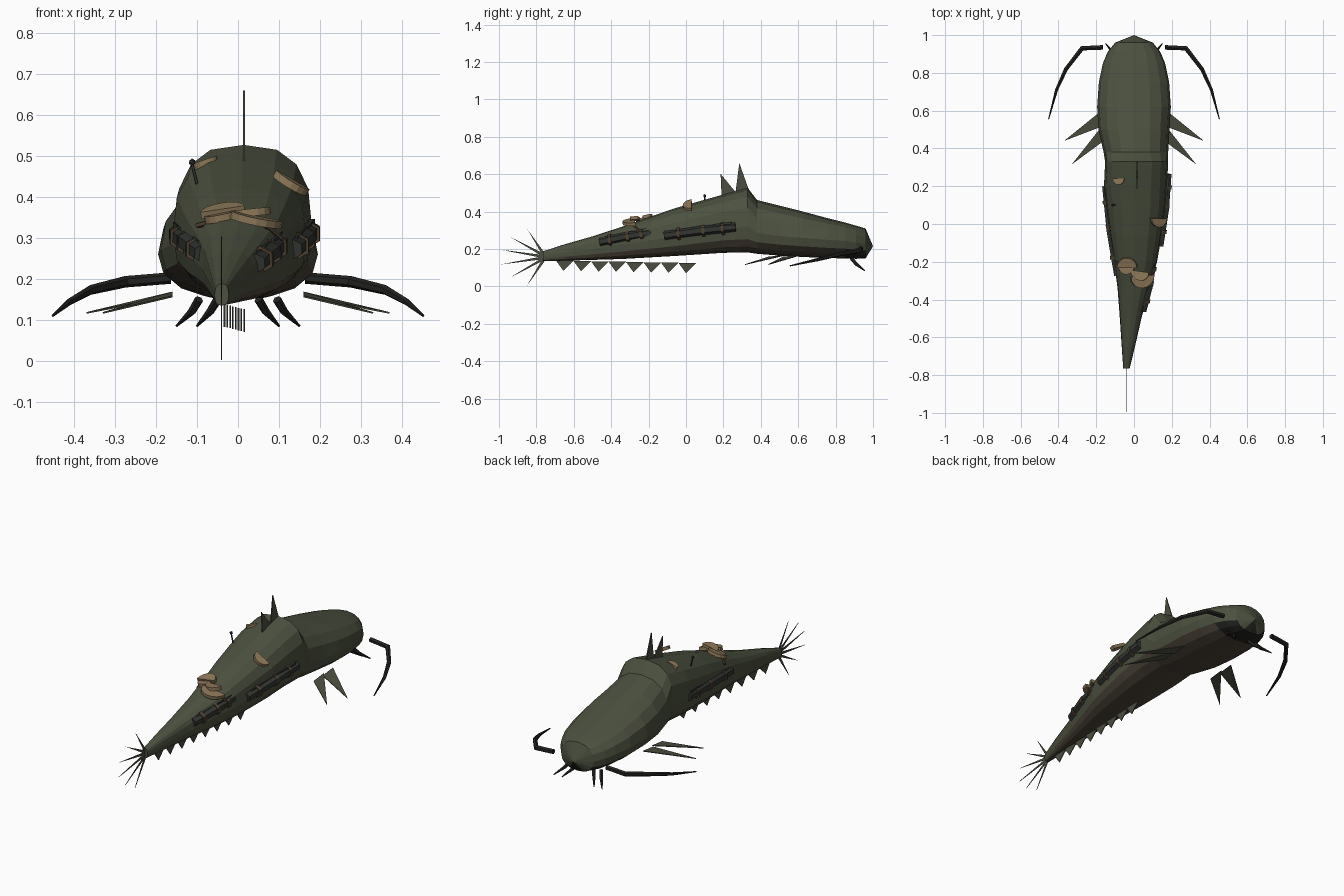
import bpy, bmesh, math
from mathutils import Vector as V

if "Cube" in bpy.data.objects:
    bpy.data.objects.remove(bpy.data.objects["Cube"])


def mat(name, r, g, b):
    m = bpy.data.materials.new(name)
    m.diffuse_color = (r, g, b, 1)
    m.use_nodes = True
    m.node_tree.nodes["Principled BSDF"].inputs["Base Color"].default_value = m.diffuse_color
    return m


SKIN = mat("olive_skin", .072, .082, .05)
BELLY = mat("brown_belly", .075, .06, .043)
FIN = mat("fin_grey", .07, .075, .05)
DARK = mat("dark_barbel", .017, .017, .015)
WOOD = mat("dark_log", .032, .036, .032)
BAND = mat("brown_band", .085, .055, .032)
TAN = mat("tan_fungus", .27, .19, .10)


def finish(name, bm, *mats):
    bmesh.ops.recalc_face_normals(bm, faces=bm.faces[:])
    me = bpy.data.meshes.new(name)
    bm.to_mesh(me)
    bm.free()
    for m in mats:
        me.materials.append(m)
    ob = bpy.data.objects.new(name, me)
    bpy.context.collection.objects.link(ob)
    return ob


def loft(bm, rings):
    vs = [[bm.verts.new(p) for p in r] for r in rings]
    n = len(vs[0])
    for a, b in zip(vs, vs[1:]):
        for i in range(n):
            j = (i + 1) % n
            bm.faces.new((a[i], a[j], b[j], b[i]))
    return vs


def tube(name, pts, radii, m, sides=6):
    pts = [V(p) for p in pts]
    rings = []
    for i, p in enumerate(pts):
        t = (pts[min(i + 1, len(pts) - 1)] - pts[max(i - 1, 0)]).normalized()
        u = t.cross(V((0, 0, 1))).normalized()
        w = u.cross(t)
        rings.append([p + radii[i] * (u * math.cos(a) + w * math.sin(a))
                      for a in [(k + .5) * math.tau / sides for k in range(sides)]])
    bm = bmesh.new()
    vs = loft(bm, rings)
    bm.faces.new(vs[0])
    bm.faces.new(vs[-1])
    return finish(name, bm, m)


def plate(name, pts, t, m):
    pts = [V(p) for p in pts]
    n = (pts[1] - pts[0]).cross(pts[2] - pts[0]).normalized() * t / 2
    bm = bmesh.new()
    vs = loft(bm, [[p - n for p in pts], [p + n for p in pts]])
    bm.faces.new(vs[0])
    bm.faces.new(vs[1])
    return finish(name, bm, m)


# Body: stations of y, centre x, half width, top z, widest z, bottom z
stations = [(.96, 0, .10, .31, .225, .15), (.91, 0, .14, .325, .235, .148), (.85, 0, .165, .342, .243, .15),
            (.75, 0, .186, .367, .25, .152), (.62, 0, .195, .402, .26, .158), (.5, 0, .188, .432, .27, .165),
            (.38, .01, .171, .462, .285, .175), (.33, .014, .167, .527, .32, .182),
            (.2, .008, .167, .492, .31, .18), (.08, .01, .157, .458, .29, .172), (-.06, .009, .138, .418, .265, .163),
            (-.2, .008, .114, .37, .245, .155), (-.34, -.002, .085, .32, .225, .147),
            (-.5, -.018, .057, .268, .2, .142), (-.65, -.03, .035, .225, .18, .138), (-.765, -.04, .017, .188, .16, .135)]


def pw(v, e):
    return math.copysign(abs(v) ** e, v)


rings = []
for y, cx, w, zt, zc, zb in stations:
    e = .85 if y > .35 else .75
    ring = []
    for k in range(16):
        a = k * math.tau / 16
        c = pw(math.cos(a), e)
        ring.append((cx + w * pw(math.sin(a), e), y, zc + c * ((zt - zc) if c > 0 else (zc - zb))))
    rings.append(ring)
bm = bmesh.new()
vs = loft(bm, rings)
bm.faces.new(vs[-1])
nose = bm.verts.new((0, 1, .215))
for i in range(16):
    bm.faces.new((vs[0][i], vs[0][(i + 1) % 16], nose))
bmesh.ops.recalc_face_normals(bm, faces=bm.faces[:])
for f in bm.faces:
    if f.normal.z < -.45:
        f.material_index = 2 if f.calc_center_median().y > .85 else 1
finish("body", bm, SKIN, BELLY, DARK)

# Barbels and pectoral fins, mirrored
for s, side in ((1, "right"), (-1, "left")):
    tube("long_barbel_" + side,
         [(s * .165, .935, .202), (s * .275, .93, .193), (s * .36, .82, .173), (s * .41, .71, .145), (s * .452, .555, .11)],
         [.014, .014, .012, .009, .003], DARK)
    for x0, x1 in ((.05, .1), (.095, .15)):
        tube("chin_barbel_" + side,
             [(s * x0, .885, .15), (s * (x0 + .018), .91, .12), (s * x1, .955, .085)], [.011, .01, .003], DARK)
    for b0, b1, tip in ((.61, .52, (.37, .44)), (.53, .44, (.33, .315))):
        plate("pectoral_fin_" + side,
              [(s * .16, b0, .167), (s * .16, b1, .157), (s * tip[0], tip[1], .117)], .004, FIN)

# Dorsal spikes
plate("dorsal_spike_front", [(.015, .265, .505), (.015, .335, .52), (.015, .285, .66)], .005, FIN)
plate("dorsal_spike_rear", [(.015, .19, .485), (.015, .265, .505), (.015, .185, .602)], .005, FIN)

# Row of belly teeth
for i in range(8):
    t = i / 7
    y, x, z = -.695 + .655 * t, -.033 + .048 * t, .138 - .012 * t
    plate("belly_tooth", [(x, y, z), (x, y + .095, z), (x, y + .04, z - .055)], .004, FIN)

# Tail fan of thin spines
for deg, ln in ((57, .155), (29, .2), (9, .23), (-9, .235), (-29, .2), (-57, .165)):
    a = math.radians(deg)
    d, n = V((0, -math.cos(a), math.sin(a))), V((0, math.sin(a), math.cos(a)))
    o = V((-.04, -.762, .157 + .02 * math.sin(a)))
    plate("tail_spine", [o + n * .008, o - n * .008, o + d * ln], .003, FIN)

# Logs strapped along the flanks
logs = (("right_front_log", (.135, -.115, .272), (.178, .265, .318)),
        ("right_rear_log", (.045, -.46, .238), (.1, -.185, .287)),
        ("left_log", (-.085, -.27, .262), (-.148, .2, .31)))
for name, a, b in logs:
    a, b = V(a), V(b)
    mid = (a + b) / 2 + V((math.copysign(.006, a.x), 0, .004))
    tube(name, [a, mid, b], [.024, .026, .024], WOOD, 6)
    tube(name + "_inner", [a + V((0, .03, .02)), b + V((0, -.02, .018))], [.015, .015], WOOD, 4)
    for f in (.2, .55, .82):
        p, d = a.lerp(b, f), (b - a).normalized() * .008
        tube(name + "_band", [p - d, p + d], [.034, .034], BAND, 6)

# Thin twigs on the back
for p, q in (((.05, -.3, .345), (.115, -.24, .29)), ((-.1, -.2, .33), (-.03, -.25, .35))):
    tube("twig", [p, q], [.007, .005], BAND, 5)

# Shelf fungi as half discs: centre, radius, chord direction, growth direction
fungi = (((.13, .03, .435), .047, (.85, 0, -.5), (0, -1, -.15)),
         ((.045, -.275, .345), .064, (1, .1, -.2), (0, -1, -.1)),
         ((.03, -.25, .362), .05, (1, -.15, .1), (0, -1, 0)),
         ((-.037, -.23, .362), .054, (1, 0, .15), (0, 1, .3)),
         ((-.04, -.225, .352), .042, (1, 0, .2), (0, -1, -.1)),
         ((-.08, .24, .482), .032, (1, 0, .35), (0, -1, 0)))
for c, r, u, v in fungi:
    c, u, v = V(c), V(u).normalized(), V(v).normalized()
    plate("shelf_fungus", [c + r * (u * math.cos(k * math.pi / 8) + v * math.sin(k * math.pi / 8)) for k in range(9)],
          .018, TAN)

# Small bud
bm = bmesh.new()
bmesh.ops.create_icosphere(bm, subdivisions=1, radius=.009)
bmesh.ops.translate(bm, verts=bm.verts[:], vec=(-.112, .1, .485))
finish("bud", bm, WOOD)
tube("bud_stem", [(-.112, .1, .48), (-.095, .1, .41)], [.004, .004], WOOD, 5)
